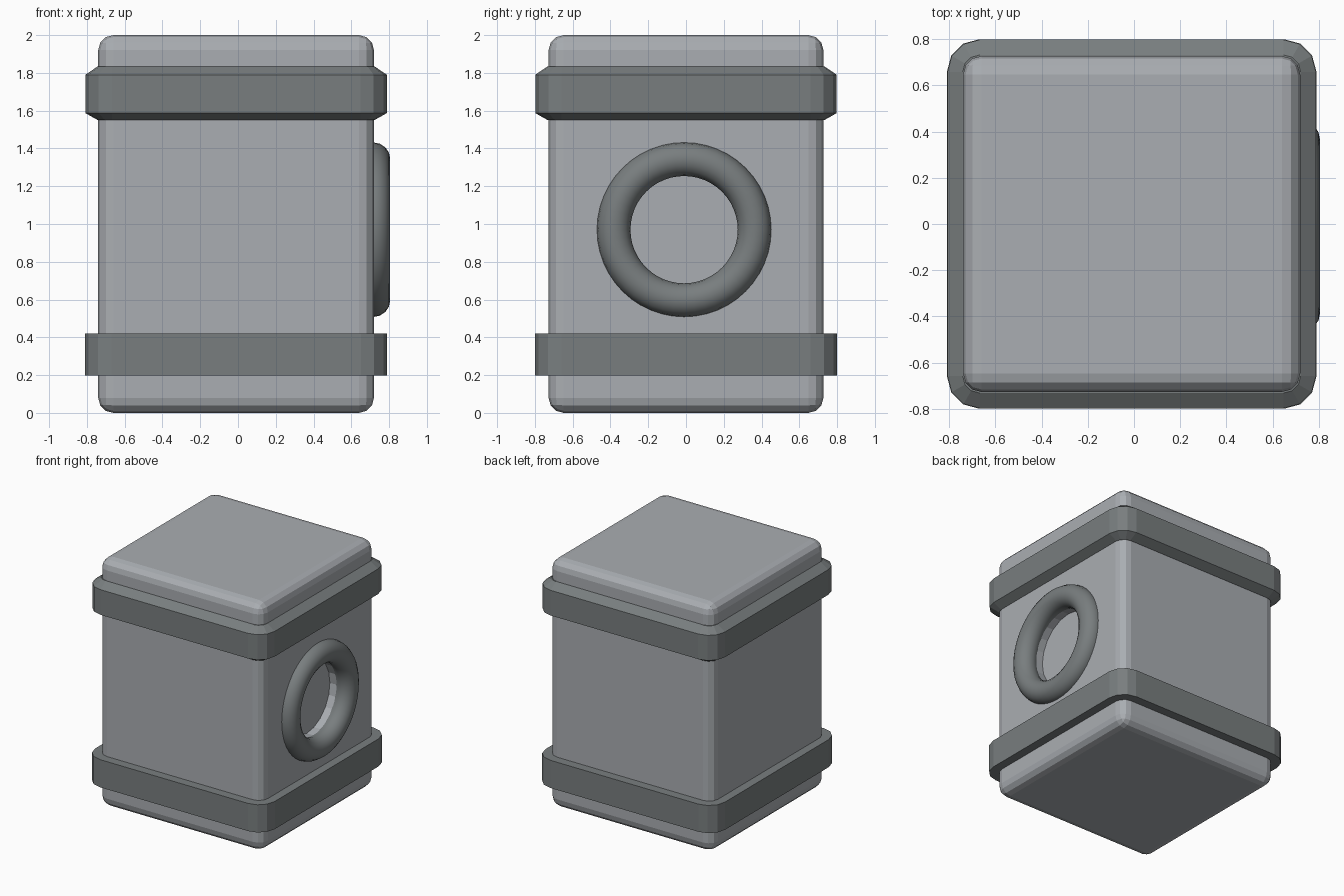
import bpy, bmesh, math

if "Cube" in bpy.data.objects:
    bpy.data.objects.remove(bpy.data.objects["Cube"])

def material(name, rgb):
    m = bpy.data.materials.new(name)
    m.diffuse_color = (*rgb, 1)
    m.use_nodes = True
    m.node_tree.nodes["Principled BSDF"].inputs["Base Color"].default_value = m.diffuse_color
    return m

LIGHT = material("light grey", (0.40, 0.42, 0.445))
DARK = material("dark grey", (0.19, 0.208, 0.212))
CX = -0.01

def finish(bm, name, mat):
    bmesh.ops.recalc_face_normals(bm, faces=bm.faces)
    me = bpy.data.meshes.new(name)
    bm.to_mesh(me)
    bm.free()
    me.materials.append(mat)
    ob = bpy.data.objects.new(name, me)
    bpy.context.collection.objects.link(ob)
    return ob

def band(name, rings, half=0.798, radius=0.14, segs=3):
    """Rounded square collar lofted through (z, inset) rings."""
    bm = bmesh.new()
    loops = []
    for z, inset in rings:
        r, c = radius - inset, half - radius
        loop = []
        for q, (sx, sy) in enumerate(((1, 1), (-1, 1), (-1, -1), (1, -1))):
            for i in range(segs + 1):
                a = math.pi / 2 * (q + i / segs)
                loop.append(bm.verts.new((CX + sx * c + r * math.cos(a),
                                          sy * c + r * math.sin(a), z)))
        loops.append(loop)
    n = len(loops[0])
    for lo, hi in zip(loops, loops[1:]):
        for i in range(n):
            j = (i + 1) % n
            bm.faces.new((lo[i], lo[j], hi[j], hi[i]))
    bm.faces.new(loops[0])
    bm.faces.new(loops[-1])
    return finish(bm, name, DARK)

# Rounded main block
bm = bmesh.new()
bmesh.ops.create_cube(bm, size=1)
for v in bm.verts:
    v.co = (CX + v.co.x * 1.46, v.co.y * 1.455, 1.0 + v.co.z * 2.0)
bmesh.ops.bevel(bm, geom=bm.edges[:], offset=0.08, segments=3,
                profile=0.5, affect='EDGES')
body = finish(bm, "body", LIGHT)

# Shallow round recess behind the ring
bpy.ops.mesh.primitive_cylinder_add(vertices=20, radius=0.295, depth=0.4,
                                    location=(0.82, -0.01, 0.97),
                                    rotation=(0, math.pi / 2, 0))
cutter = bpy.context.object
cutter.name = "recess_cutter"
cutter.data.materials.append(LIGHT)
cutter.hide_render = True
cutter.hide_viewport = True
cut = body.modifiers.new("recess", 'BOOLEAN')
cut.operation = 'DIFFERENCE'
cut.solver = 'EXACT'
cut.object = cutter

# Upper chamfered band and lower plain band
band("upper_band", [(1.55, 0.066), (1.587, 0), (1.79, 0), (1.835, 0.066)])
band("lower_band", [(0.197, 0), (0.42, 0)], half=0.8)

# Ring on the right side
bpy.ops.mesh.primitive_torus_add(major_radius=0.373, minor_radius=0.089,
                                 major_segments=48, minor_segments=16,
                                 location=(0.717, -0.01, 0.97),
                                 rotation=(0, math.pi / 2, 0))
ring = bpy.context.object
ring.name = "side_ring"
ring.data.materials.append(DARK)
bpy.ops.object.shade_smooth()
